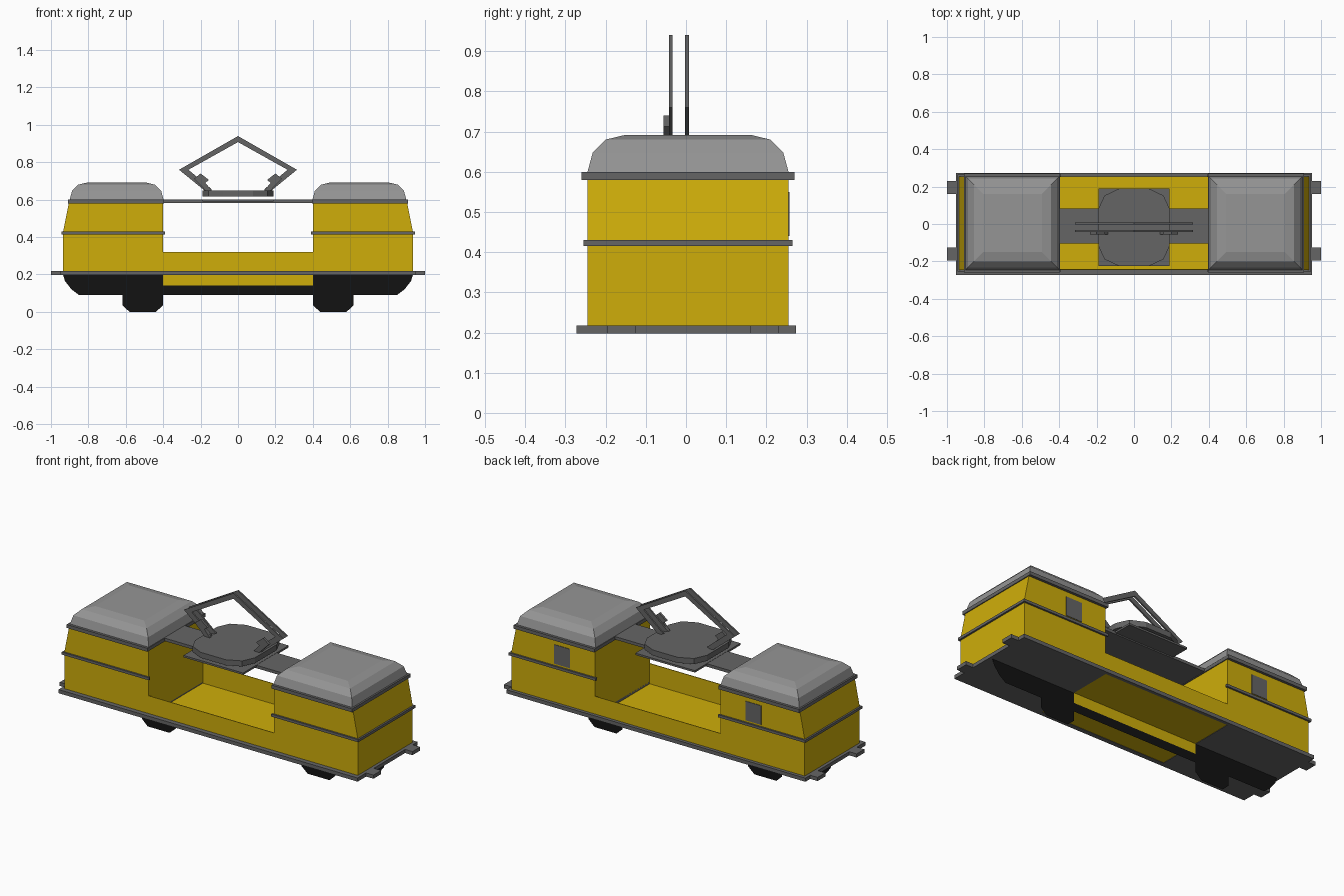
import bpy, bmesh

if "Cube" in bpy.data.objects:
    bpy.data.objects.remove(bpy.data.objects["Cube"])

YC = 0.005  # body centre line


def material(name, rgb):
    m = bpy.data.materials.new(name)
    m.diffuse_color = (*rgb, 1)
    m.use_nodes = True
    m.node_tree.nodes["Principled BSDF"].inputs["Base Color"].default_value = m.diffuse_color
    return m


YELLOW = material("yellow_paint", (0.62, 0.42, 0.003))
BLACK = material("black_gear", (0.006, 0.006, 0.006))
DARK = material("dark_grey", (0.13, 0.13, 0.13))
ROOF = material("roof_grey", (0.30, 0.30, 0.30))


def finish(name, bm, mat):
    bmesh.ops.recalc_face_normals(bm, faces=bm.faces)
    me = bpy.data.meshes.new(name)
    bm.to_mesh(me)
    bm.free()
    me.materials.append(mat)
    ob = bpy.data.objects.new(name, me)
    bpy.context.collection.objects.link(ob)
    return ob


def extrude(name, pts, lo, hi, mat, axis="y"):
    """Extrude a profile along y (points are x,z) or z (points are x,y)."""
    bm = bmesh.new()
    put = (lambda p, h: (p[0], h, p[1])) if axis == "y" else (lambda p, h: (p[0], p[1], h))
    face = bm.faces.new([bm.verts.new(put(p, lo)) for p in pts])
    if hi != lo:
        new = bmesh.ops.extrude_face_region(bm, geom=[face])["geom"]
        step = (0, hi - lo, 0) if axis == "y" else (0, 0, hi - lo)
        bmesh.ops.translate(bm, vec=step, verts=[v for v in new if isinstance(v, bmesh.types.BMVert)])
    return finish(name, bm, mat)


def rect(a, b, c, d):
    return [(a, c), (b, c), (b, d), (a, d)]


def box(name, x0, x1, y0, y1, z0, z1, mat):
    return extrude(name, rect(x0, x1, y0, y1), z0, z1, mat, "z")


def mirror_pts(pts, s):
    return [(s * x, z) for x, z in pts]


def hood(name, x0, x1, y0, y1, rings, mat):
    """Loft inset rectangles into a bevelled roof."""
    bm = bmesh.new()
    prev = None
    for inset, z in rings:
        r = [bm.verts.new((*p, z)) for p in rect(x0 + inset, x1 - inset, y0 + inset, y1 - inset)]
        if prev:
            for i in range(4):
                j = (i + 1) % 4
                bm.faces.new((prev[i], prev[j], r[j], r[i]))
        else:
            bm.faces.new(r[::-1])
        prev = r
    bm.faces.new(prev)
    return finish(name, bm, mat)


# Both ends: cab, belt, roof, window, frame plate and buffers
for s, side in ((-1, "left"), (1, "right")):
    def span(a, b):
        return sorted((s * a, s * b))

    cab = [(0.4, 0.21), (0.935, 0.21), (0.935, 0.43), (0.905, 0.58), (0.4, 0.58)]
    extrude(f"{side}_cab", mirror_pts(cab, s), YC - 0.25, YC + 0.25, YELLOW)
    for y, tag in ((YC - 0.26, "front"), (YC + 0.248, "back")):
        box(f"{side}_{tag}_belt", *span(0.39, 0.945), y, y + 0.012, 0.415, 0.43, DARK)
    box(f"{side}_end_belt", *span(0.93, 0.945), YC - 0.26, YC + 0.26, 0.415, 0.43, DARK)
    box(f"{side}_roof_rim", *span(0.395, 0.91), YC - 0.265, YC + 0.265, 0.58, 0.60, DARK)
    hood(f"{side}_roof", *span(0.398, 0.9), YC - 0.25, YC + 0.25,
         [(0, 0.60), (0.013, 0.648), (0.045, 0.68), (0.095, 0.692)], ROOF)
    box(f"{side}_window", *span(0.56, 0.66), YC + 0.249, YC + 0.253, 0.44, 0.55, DARK)
    box(f"{side}_frame_plate", *span(0.4, 0.953), -0.272, 0.274, 0.197, 0.218, DARK)
    for y, tag in ((-0.16, "front"), (0.195, "back")):
        box(f"{side}_{tag}_buffer", *span(0.95, 1.0), y - 0.035, y + 0.035, 0.197, 0.218, DARK)

# Open middle section
box("middle_floor", -0.4, 0.4, YC - 0.25, YC + 0.25, 0.199, 0.203, YELLOW)
for y0, y1, w, tag in ((-0.272, -0.245, -0.245, "front"), (0.255, 0.274, 0.251, "back")):
    box(f"{tag}_frame_rail", -0.4, 0.4, y0, y1, 0.197, 0.218, DARK)
    box(f"{tag}_middle_wall", -0.4, 0.4, w, w + 0.004, 0.2, 0.32, YELLOW)

# Flat running gear silhouette on the centre line
gear = [(0.4, 0.198), (0.935, 0.198), (0.925, 0.165), (0.89, 0.12), (0.85, 0.09), (0.617, 0.09),
        (0.617, 0.035), (0.58, 0.0), (0.44, 0.0), (0.4, 0.035)]
for s, side in ((-1, "left"), (1, "right")):
    extrude(f"{side}_running_gear", mirror_pts(gear, s), YC, YC, BLACK)
extrude("middle_running_gear", rect(-0.4, 0.4, 0.09, 0.14), YC, YC, BLACK)
extrude("middle_skirt", rect(-0.4, 0.4, 0.14, 0.2), YC, YC, YELLOW)

# Roof walkway with square plate and rounded platform
box("roof_walkway", -0.4, 0.4, -0.105, 0.082, 0.583, 0.60, DARK)
box("platform_plate", -0.19, 0.19, -0.225, 0.19, 0.590, 0.601, DARK)
quarter = [(0.19, 0.10), (0.158, 0.17), (0.08, 0.207)]
ring = quarter + [(-x, y) for x, y in quarter[::-1]]
ring += [(-x, -y) for x, y in ring]
extrude("platform", [(x, y - 0.018) for x, y in ring], 0.616, 0.648, DARK, "z")

# Current collector: two diamond frames and side brackets
half = [(0, 0.94), (0.315, 0.76), (0.168, 0.64), (0.14, 0.655), (0.265, 0.76), (0, 0.908)]
bracket = [(0.235, 0.712), (0.2, 0.74), (0.155, 0.705), (0.175, 0.69), (0.14, 0.65), (0.175, 0.65)]
for s, side in ((-1, "left"), (1, "right")):
    for y, tag in ((-0.042, "front"), (-0.002, "back")):
        extrude(f"{side}_{tag}_collector_arm", mirror_pts(half, s), y, y + 0.009, DARK)
    extrude(f"{side}_collector_bracket", mirror_pts(bracket, s), -0.056, -0.042, DARK)
